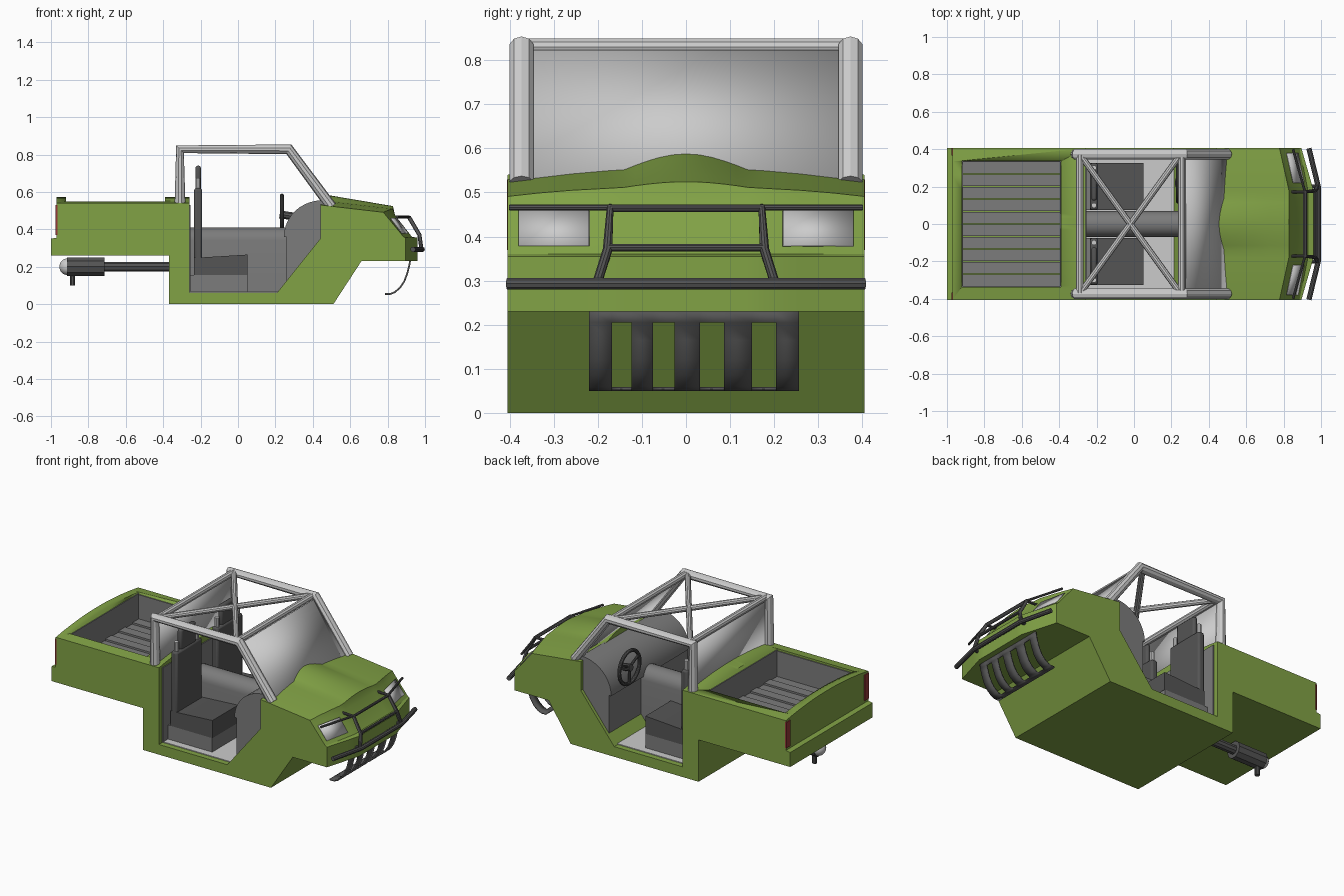
import bpy, bmesh, math
from mathutils import Vector

if "Cube" in bpy.data.objects:
    bpy.data.objects.remove(bpy.data.objects["Cube"])


def material(name, rgb):
    m = bpy.data.materials.new(name)
    m.diffuse_color = (*rgb, 1)
    m.use_nodes = True
    m.node_tree.nodes["Principled BSDF"].inputs["Base Color"].default_value = m.diffuse_color
    return m


GREEN = material("green_paint", (0.22, 0.36, 0.06))
DARK = material("dark_grey", (0.09, 0.09, 0.09))
MID = material("mid_grey", (0.2, 0.2, 0.2))
RED = material("red_lamp", (0.3, 0.04, 0.04))


def activate(ob):
    bpy.ops.object.select_all(action='DESELECT')
    ob.select_set(True)
    bpy.context.view_layer.objects.active = ob


def finish(ob, mat=None):
    if mat:
        ob.data.materials.clear()
        ob.data.materials.append(mat)
    activate(ob)
    bpy.ops.object.shade_smooth_by_angle(angle=math.radians(25))
    return ob


def mesh(name, verts, faces, mat=None, thick=0):
    me = bpy.data.meshes.new(name)
    me.from_pydata(verts, [], faces)
    bm = bmesh.new()
    bm.from_mesh(me)
    bmesh.ops.recalc_face_normals(bm, faces=bm.faces)
    bm.to_mesh(me)
    bm.free()
    ob = bpy.data.objects.new(name, me)
    bpy.context.collection.objects.link(ob)
    if thick:
        ob.modifiers.new("thickness", 'SOLIDIFY').thickness = thick
    return finish(ob, mat)


def loft(name, ys, profile, mat=None):
    """Solid through one xz profile per y position."""
    rows = [[(x, y, z) for x, z in profile(y)] for y in ys]
    n = len(rows[0])
    faces = [tuple(range(n)), tuple(range((len(ys) - 1) * n, len(ys) * n))]
    for i in range(len(ys) - 1):
        for j in range(n):
            k = (j + 1) % n
            faces.append((i * n + j, i * n + k, i * n + n + k, i * n + n + j))
    return mesh(name, [v for r in rows for v in r], faces, mat)


def box(name, x, y, z, mat=None, bevel=0):
    ob = loft(name, y, lambda _: [(x[0], z[0]), (x[1], z[0]), (x[1], z[1]), (x[0], z[1])], mat)
    if bevel:
        b = ob.modifiers.new("bevel", 'BEVEL')
        b.width, b.segments = bevel, 2
    return ob


def tube(name, pts, r, mat=None, cyclic=False):
    cu = bpy.data.curves.new(name, 'CURVE')
    cu.dimensions = '3D'
    cu.bevel_depth, cu.bevel_resolution, cu.use_fill_caps = r, 3, True
    s = cu.splines.new('POLY')
    s.points.add(len(pts) - 1)
    for p, c in zip(s.points, pts):
        p.co = (*c, 1)
    s.use_cyclic_u = cyclic
    ob = bpy.data.objects.new(name, cu)
    bpy.context.collection.objects.link(ob)
    activate(ob)
    bpy.ops.object.convert(target='MESH')
    return finish(bpy.context.object, mat)


W = 0.405


def sweep(y):
    return min(1, (W - abs(y)) / 0.225)


def face_x(y, z):
    """Slanted headlight face."""
    t = (z - 0.36) / 0.125
    return (0.885 + 0.045 * sweep(y)) * (1 - t) + (0.79 + 0.05 * sweep(y)) * t


def hood_z(x, y):
    t = (x - 0.44) / 0.39
    z = 0.53 - 0.045 * t + 0.03 * (1 - (y / W) ** 2)
    if abs(y) < 0.14:
        z += 0.03 * (1 - 0.7 * t) * math.cos(y / 0.14 * math.pi / 2)
    return z


def body_profile(y):
    m, c = sweep(y), 0.54 + 0.033 * (1 - (y / W) ** 2)
    bx, top = 0.895 + 0.065 * m, face_x(y, 0.485)
    pts = [(-0.37, 0), (0.51, 0), (0.66, 0.23), (bx, 0.23), (bx, 0.355),
           (face_x(y, 0.36), 0.36), (top, 0.475)]
    pts += [(x, hood_z(x, y)) for x in (top - 0.012, 0.72, 0.64, 0.56, 0.48, 0.44)]
    return pts + [(0.44, 0.35), (0.21, 0.063), (-0.26, 0.063), (-0.26, c), (-0.97, c),
                  (-0.97, 0.355), (-1, 0.35), (-1, 0.26), (-0.37, 0.26)]


# body shell with the cargo bed cut out
half = [0.405, 0.335, 0.26, 0.18, 0.14, 0.115, 0.09, 0.06, 0.03]
body = loft("body", [-v for v in half] + [0] + half[::-1], body_profile, GREEN)
cutter = box("bed_cutter", (-0.92, -0.39), (-0.337, 0.337), (0.37, 0.8))
cut = body.modifiers.new("bed", 'BOOLEAN')
cut.operation, cut.object, cut.solver = 'DIFFERENCE', cutter, 'EXACT'
activate(body)
bpy.ops.object.modifier_apply(modifier="bed")
bpy.data.objects.remove(cutter)

# bed liner and planks
for s in (-1, 1):
    box("bed_side_liner", (-0.92, -0.39), sorted((s * 0.331, s * 0.338)), (0.37, 0.538), MID)
for x in (-0.921, -0.395):
    box("bed_end_liner", (x, x + 0.006), (-0.335, 0.335), (0.37, 0.545), MID)
for i in range(10):
    y = -0.335 + i * 0.067
    box("bed_plank", (-0.918, -0.392), (y + 0.003, y + 0.064), (0.365, 0.38 + 0.008 * (i % 2)), MID)

# cab interior
box("floor", (-0.258, 0.24), (-0.37, 0.37), (0.05, 0.068))
box("cab_rear_liner", (-0.262, -0.254), (-0.375, 0.375), (0.065, 0.53), MID)
arc = [(0.45 - 0.205 * math.cos(a), 0.36 + 0.195 * math.sin(a))
       for a in (i * math.pi / 20 for i in range(11))]
loft("dashboard", (-0.385, 0.385),
     lambda _: [(0.47, 0.07), (0.26, 0.07), (0.26, 0.36)] + arc + [(0.47, 0.54)], MID)
ring = [(0.07 * math.cos(i * math.pi / 12), 0.34 + 0.07 * math.sin(i * math.pi / 12)) for i in range(13)]
sect = [(0.07, 0.065)] + ring + [(-0.07, 0.065)]
n = len(sect)
mesh("transmission_tunnel", [(x, y, z) for x in (-0.257, 0.265) for y, z in sect],
     [tuple(range(n)), tuple(range(n, 2 * n))] +
     [(i, (i + 1) % n, n + (i + 1) % n, n + i) for i in range(n)], MID)

# seats with headrests
for c in (-0.2, 0.2):
    box("seat_base", (-0.255, 0.05), (c - 0.125, c + 0.125), (0.066, 0.155), MID)
    loft("seat_cushion", (c - 0.125, c + 0.125),
         lambda _: [(-0.235, 0.155), (0.052, 0.155), (0.052, 0.265), (-0.19, 0.25), (-0.235, 0.25)], DARK)
    box("seat_back", (-0.235, -0.192), (c - 0.125, c + 0.125), (0.15, 0.62), DARK, 0.012)
    box("headrest", (-0.228, -0.198), (c - 0.075, c + 0.075), (0.61, 0.74), DARK, 0.012)
    for s in (-1, 1):
        y = c + s * 0.1
        tube("seat_post", [(-0.214, y, 0.61), (-0.214, y, 0.675)], 0.014)

# steering wheel
hub = Vector((0.235, 0.22, 0.48))
rim = [hub + Vector((0, 0.1 * math.cos(a), 0.1 * math.sin(a)))
       for a in (i * math.tau / 28 for i in range(28))]
tube("steering_rim", rim, 0.011, DARK, True)
for i in (2, 12, 21):
    tube("steering_spoke", [hub, rim[i]], 0.008, DARK)
tube("steering_column", [hub - Vector((0.012, 0, 0)), hub + Vector((0.12, 0, -0.02))], 0.022, DARK)

# roll cage
for s in (-1, 1):
    y = s * 0.373
    tube("roll_bar", [(-0.31, y, 0.53), (-0.31, y, 0.828), (0.272, y, 0.828), (0.5, y, 0.52)], 0.029)
    tube("roof_brace", [(-0.29, -y, 0.83), (0.25, y, 0.83)], 0.017)
for x in (-0.29, 0.255):
    tube("cage_cross_bar", [(x, -0.37, 0.83), (x, 0.37, 0.83)], 0.02)
for name, x0, z0, x1, z1 in (("windshield", 0.275, 0.82, 0.49, 0.53), ("rear_window", -0.3, 0.82, -0.3, 0.54)):
    mesh(name, [(x0, -0.36, z0), (x0, 0.36, z0), (x1, 0.36, z1), (x1, -0.36, z1)], [(0, 1, 2, 3)], None, 0.006)

# lamps
for s in (-1, 1):
    corners = [(0.22, 0.38), (0.38, 0.38), (0.38, 0.46), (0.22, 0.46)]
    mesh("headlight", [(face_x(y, z) + 0.003, s * y, z) for y, z in corners], [(0, 1, 2, 3)], None, 0.004)
    box("tail_light", (-0.975, -0.965), sorted((s * 0.365, s * 0.406)), (0.37, 0.53), RED)

# brush guard
tube("guard_lower_bar", [(0.935, -0.405, 0.293), (0.985, -0.2, 0.293), (0.985, 0.2, 0.293), (0.935, 0.405, 0.293)], 0.014, DARK)
tube("guard_upper_bar", [(0.85, -0.4, 0.466), (0.915, -0.17, 0.466), (0.915, 0.17, 0.466), (0.85, 0.4, 0.466)], 0.007, DARK)
tube("guard_hoop", [(0.98, -0.2, 0.3), (0.97, -0.178, 0.37), (0.915, -0.172, 0.464),
                    (0.915, 0.172, 0.464), (0.97, 0.178, 0.37), (0.98, 0.2, 0.3)], 0.011, DARK)
tube("guard_middle_bar", [(0.968, -0.175, 0.375), (0.968, 0.175, 0.375)], 0.009, DARK)
for s in (-1, 1):
    tube("guard_mount", [(0.93, s * 0.2, 0.293), (0.985, s * 0.2, 0.293)], 0.01, DARK)
    tube("guard_top_mount", [(0.835, s * 0.172, 0.466), (0.915, s * 0.172, 0.464)], 0.008, DARK)

# curved, slotted skid plate
path = [(0.925, 0.232), (0.92, 0.205), (0.91, 0.165), (0.893, 0.12), (0.87, 0.085), (0.84, 0.06), (0.815, 0.05), (0.785, 0.05)]
ys = [-0.22, -0.168, -0.124, -0.075, -0.026, 0.032, 0.086, 0.15, 0.204, 0.256]
k = len(ys)
mesh("skid_plate", [(x, y, z) for x, z in path for y in ys],
     [(i * k + j, i * k + j + 1, i * k + k + j + 1, i * k + k + j)
      for i in range(len(path) - 1) for j in range(k - 1)
      if j % 2 == 0 or i in (0, len(path) - 2)], DARK, 0.009)

# exhaust
tube("exhaust_pipe", [(-0.36, 0, 0.2), (-0.73, 0, 0.2)], 0.028, DARK)
tube("muffler", [(-0.715, 0, 0.2), (-0.915, 0, 0.2)], 0.052, DARK)
tube("exhaust_tip", [(-0.885, 0, 0.17), (-0.885, 0, 0.1)], 0.014, DARK)
bpy.ops.mesh.primitive_uv_sphere_add(segments=20, ring_count=12, radius=0.045, location=(-0.91, 0, 0.2))
bpy.context.object.name = "muffler_cap"
finish(bpy.context.object)
